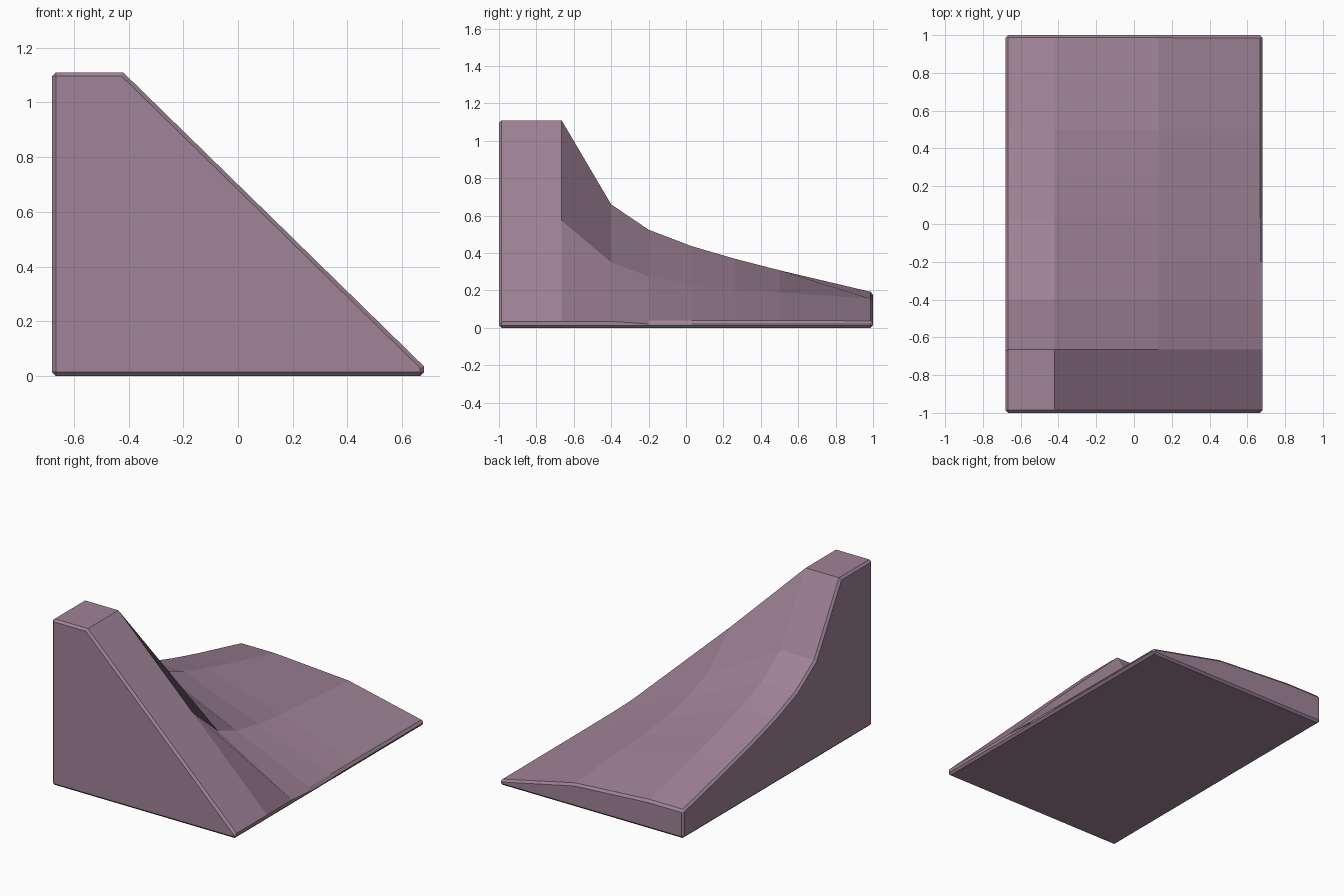
import bpy, bmesh, math

if "Cube" in bpy.data.objects:
    bpy.data.objects.remove(bpy.data.objects["Cube"])

# Ramp surface: heights at four columns across x for each row along y
xs = [-0.68, -0.42, 0.13, 0.68]
edge_z = 0.035
rows = [  # y, ridge height, mid-slope height
    (-1.0, 1.11, 0.573),
    (-0.665, 1.11, 0.573),
    (-0.40, 0.66, 0.35),
    (-0.20, 0.525, 0.275),
    (0.03, 0.437, 0.23),
    (0.26, 0.37, 0.205),
    (0.50, 0.308, 0.19),
    (1.0, 0.19, 0.155),
]

bm = bmesh.new()
grid = [[bm.verts.new((x, y, z)) for x, z in zip(xs, (ridge, ridge, mid, edge_z))]
        for y, ridge, mid in rows]
for a, b in zip(grid, grid[1:]):
    for i in range(len(xs) - 1):
        bm.faces.new((a[i], a[i + 1], b[i + 1], b[i]))

# Flat walls and base
fl, fr, br, bl = [bm.verts.new((x, y, 0)) for x, y in
                  ((-0.68, -1), (0.68, -1), (0.68, 1), (-0.68, 1))]
bm.faces.new([fl, fr] + grid[0][::-1])
bm.faces.new([br, bl] + grid[-1])
bm.faces.new([bl, fl] + [r[0] for r in grid])
bm.faces.new([fr, br] + [r[-1] for r in grid[::-1]])
bm.faces.new((fl, bl, br, fr))
bmesh.ops.recalc_face_normals(bm, faces=bm.faces)

mesh = bpy.data.meshes.new("ramp")
bm.to_mesh(mesh)
bm.free()
ramp = bpy.data.objects.new("ramp", mesh)
bpy.context.collection.objects.link(ramp)

# Small chamfer on the outer edges only
bevel = ramp.modifiers.new("chamfer", 'BEVEL')
bevel.width = 0.014
bevel.segments = 1
bevel.limit_method = 'ANGLE'
bevel.angle_limit = math.radians(68)

# Dusty mauve
mat = bpy.data.materials.new("mauve")
mat.diffuse_color = (0.35, 0.23, 0.31, 1)
mat.use_nodes = True
mat.node_tree.nodes["Principled BSDF"].inputs["Base Color"].default_value = mat.diffuse_color
mesh.materials.append(mat)
